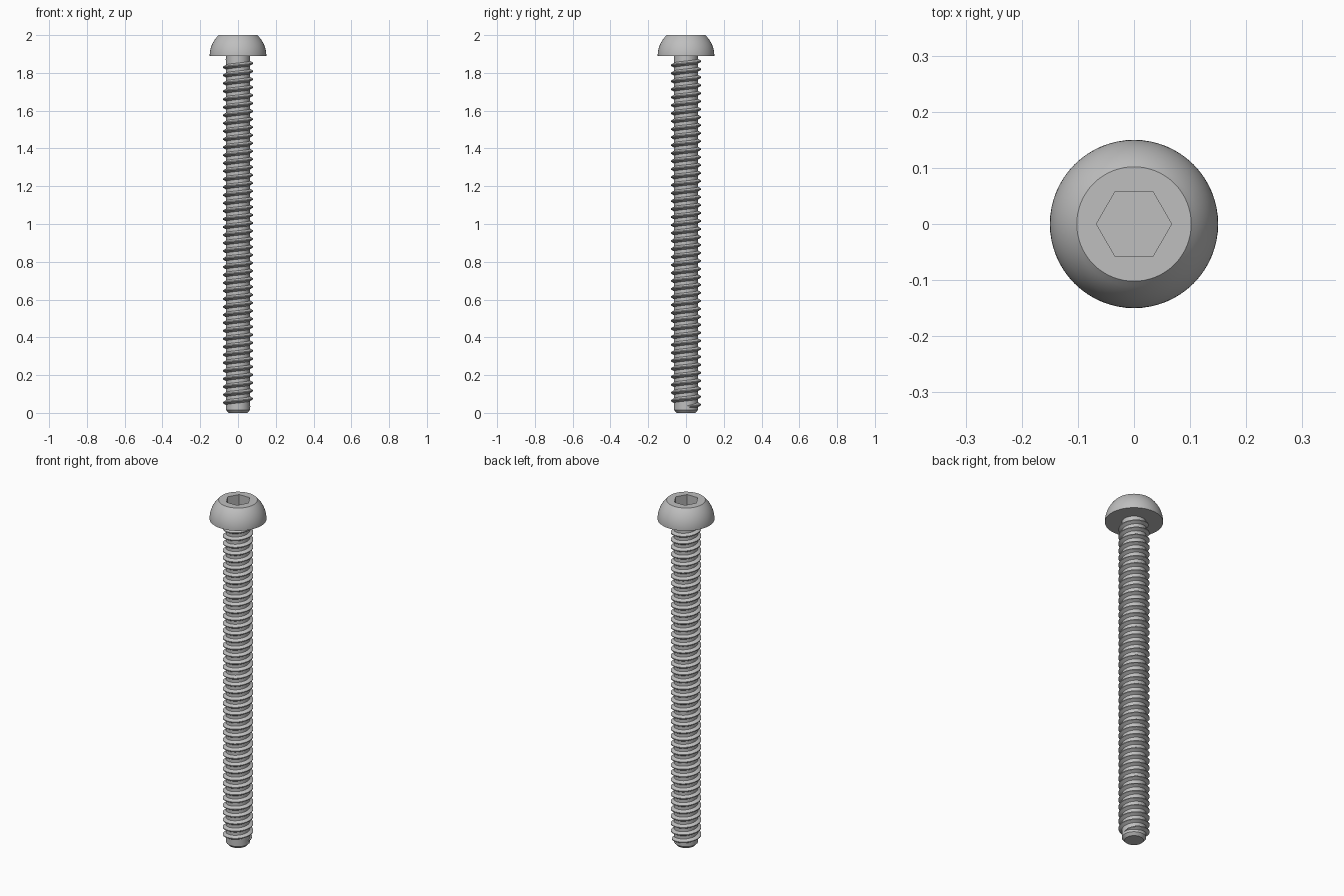
import bpy, bmesh
from math import cos, sin, pi, sqrt, radians

cube = bpy.data.objects.get("Cube")
if cube:
    bpy.data.objects.remove(cube, do_unlink=True)

HEAD_R, HEAD_BASE, TOP = 0.15, 1.89, 2.0
ROOT_R, CREST_R = 0.063, 0.08
START_Z, END_Z, TURNS = 0.033, 1.872, 43.5
STEPS = 36                      # steps per turn of thread

steel = bpy.data.materials.new("grey_steel")
steel.use_nodes = True
GREY = (0.52, 0.52, 0.52, 1)
steel.diffuse_color = GREY
steel.node_tree.nodes["Principled BSDF"].inputs["Base Color"].default_value = GREY


def make(name, bm):
    bmesh.ops.recalc_face_normals(bm, faces=bm.faces)
    mesh = bpy.data.meshes.new(name)
    bm.to_mesh(mesh)
    bm.free()
    mesh.materials.append(steel)
    obj = bpy.data.objects.new(name, mesh)
    bpy.context.collection.objects.link(obj)
    return obj


def select(obj):
    bpy.ops.object.select_all(action='DESELECT')
    obj.select_set(True)
    bpy.context.view_layer.objects.active = obj


def smooth(obj, angle=30):
    select(obj)
    bpy.ops.object.shade_smooth_by_angle(angle=radians(angle))


def lathe(name, profile, sides):
    """Closed solid turned about z from (radius, height) pairs."""
    bm = bmesh.new()
    rings = [[bm.verts.new((r * cos(2 * pi * i / sides), r * sin(2 * pi * i / sides), z))
              for i in range(sides)] for r, z in profile]
    for low, high in zip(rings, rings[1:]):
        for i in range(sides):
            j = (i + 1) % sides
            bm.faces.new((low[i], low[j], high[j], high[i]))
    bm.faces.new(rings[0][::-1])
    bm.faces.new(rings[-1])
    return make(name, bm)


# Domed head: part of a sphere with a flat top
dome = []
for k in range(13):
    h = (TOP - HEAD_BASE) * k / 12
    dome.append((sqrt(HEAD_R ** 2 - h ** 2), HEAD_BASE + h))
head = lathe("domed_head", dome, 64)

# Hexagonal socket cut into the head
cutter = lathe("socket_cutter", [(0.067, TOP - 0.065), (0.067, TOP + 0.05)], 6)
cutter.hide_render = True
cut = head.modifiers.new("hex_socket", 'BOOLEAN')
cut.operation = 'DIFFERENCE'
cut.solver = 'EXACT'
cut.object = cutter
select(head)
bpy.ops.object.modifier_apply(modifier=cut.name)
bpy.data.objects.remove(cutter, do_unlink=True)
smooth(head)

# Plain core with a chamfered tip
core = lathe("shank_core", [(0.049, 0), (ROOT_R, 0.015), (ROOT_R, HEAD_BASE + 0.005)], 48)
smooth(core)

# Right-handed thread ridge, fading into the core at both ends
bm = bmesh.new()
count = int(TURNS * STEPS)
sections = []
for n in range(count + 1):
    a = 2 * pi * n / STEPS
    z = START_Z + (END_Z - START_Z) * n / count
    fade = min(1, (min(n, count - n) + 0.5) / (STEPS / 5))
    crest = ROOT_R + (CREST_R - ROOT_R) * fade
    half = 0.003 + 0.0105 * fade
    section = [(ROOT_R - 0.002, -half), (crest, -0.0025), (crest, 0.0025), (ROOT_R - 0.002, half)]
    sections.append([bm.verts.new((r * cos(a), r * sin(a), z + dz)) for r, dz in section])
for s, t in zip(sections, sections[1:]):
    for i in range(4):
        j = (i + 1) % 4
        bm.faces.new((s[i], t[i], t[j], s[j]))
bm.faces.new(sections[0])
bm.faces.new(sections[-1][::-1])
smooth(make("thread", bm))
